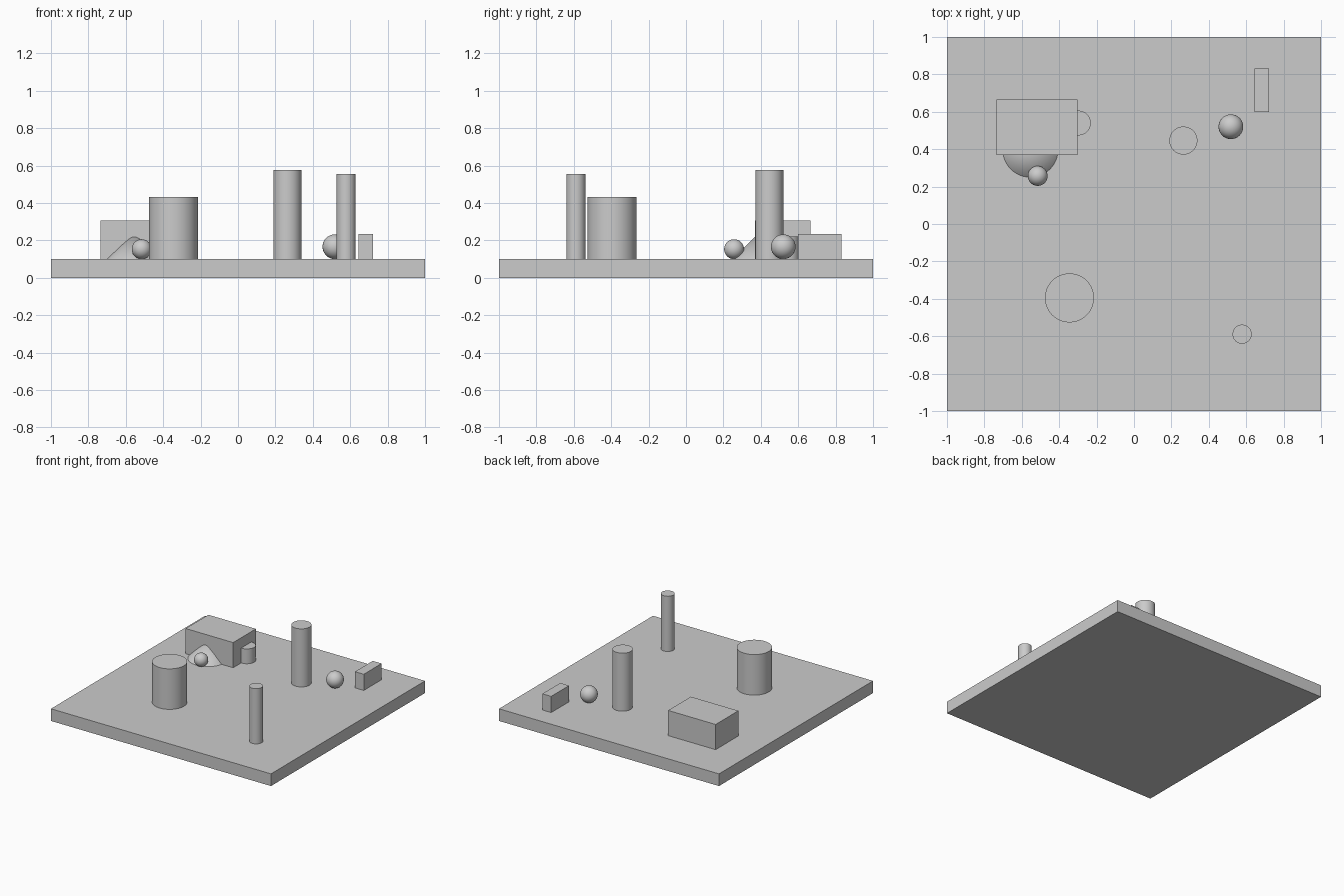
import bpy
from math import radians

cube = bpy.data.objects.get("Cube")
if cube:
    bpy.data.objects.remove(cube, do_unlink=True)

# Single plain grey material
COLOUR = (0.6, 0.6, 0.6, 1)
grey = bpy.data.materials.new("light_grey")
grey.use_nodes = True
grey.diffuse_color = COLOUR
grey.node_tree.nodes["Principled BSDF"].inputs["Base Color"].default_value = COLOUR

GROUND = 0.1  # top of the base slab


def finish(name, smooth=True):
    obj = bpy.context.object
    obj.name = name
    obj.data.materials.append(grey)
    if smooth:
        bpy.ops.object.shade_smooth_by_angle(angle=radians(30))


def box(name, x0, x1, y0, y1, z0, z1):
    bpy.ops.mesh.primitive_cube_add(
        size=1, location=((x0 + x1) / 2, (y0 + y1) / 2, (z0 + z1) / 2))
    bpy.context.object.scale = (x1 - x0, y1 - y0, z1 - z0)
    bpy.ops.object.transform_apply(location=False, rotation=False, scale=True)
    finish(name, smooth=False)


def cylinder(name, x, y, radius, top):
    bpy.ops.mesh.primitive_cylinder_add(
        vertices=64, radius=radius, depth=top - GROUND,
        location=(x, y, (top + GROUND) / 2))
    finish(name)


def cone(name, x, y, radius, height):
    bpy.ops.mesh.primitive_cone_add(
        vertices=64, radius1=radius, radius2=0, depth=height,
        location=(x, y, GROUND + height / 2))
    finish(name)


def ball(name, x, y, radius):
    bpy.ops.mesh.primitive_uv_sphere_add(
        segments=48, ring_count=24, radius=radius,
        location=(x, y, GROUND + radius))
    finish(name)


# Base slab
box("base_slab", -1, 1, -1, 1, 0, GROUND)

# Blocks standing on the slab
box("large_block", -0.735, -0.303, 0.37, 0.665, GROUND, 0.307)
box("small_block", 0.643, 0.723, 0.60, 0.832, GROUND, 0.233)

# Upright cylinders
cylinder("wide_cylinder", -0.345, -0.395, 0.131, 0.433)
cylinder("tall_cylinder", 0.264, 0.446, 0.075, 0.577)
cylinder("thin_cylinder", 0.578, -0.589, 0.051, 0.554)
cylinder("short_cylinder", -0.297, 0.54, 0.066, 0.222)

# Cone partly buried in the large block
cone("cone", -0.554, 0.398, 0.148, 0.147)

# Balls
ball("small_ball", -0.515, 0.257, 0.053)
ball("large_ball", 0.518, 0.52, 0.066)
